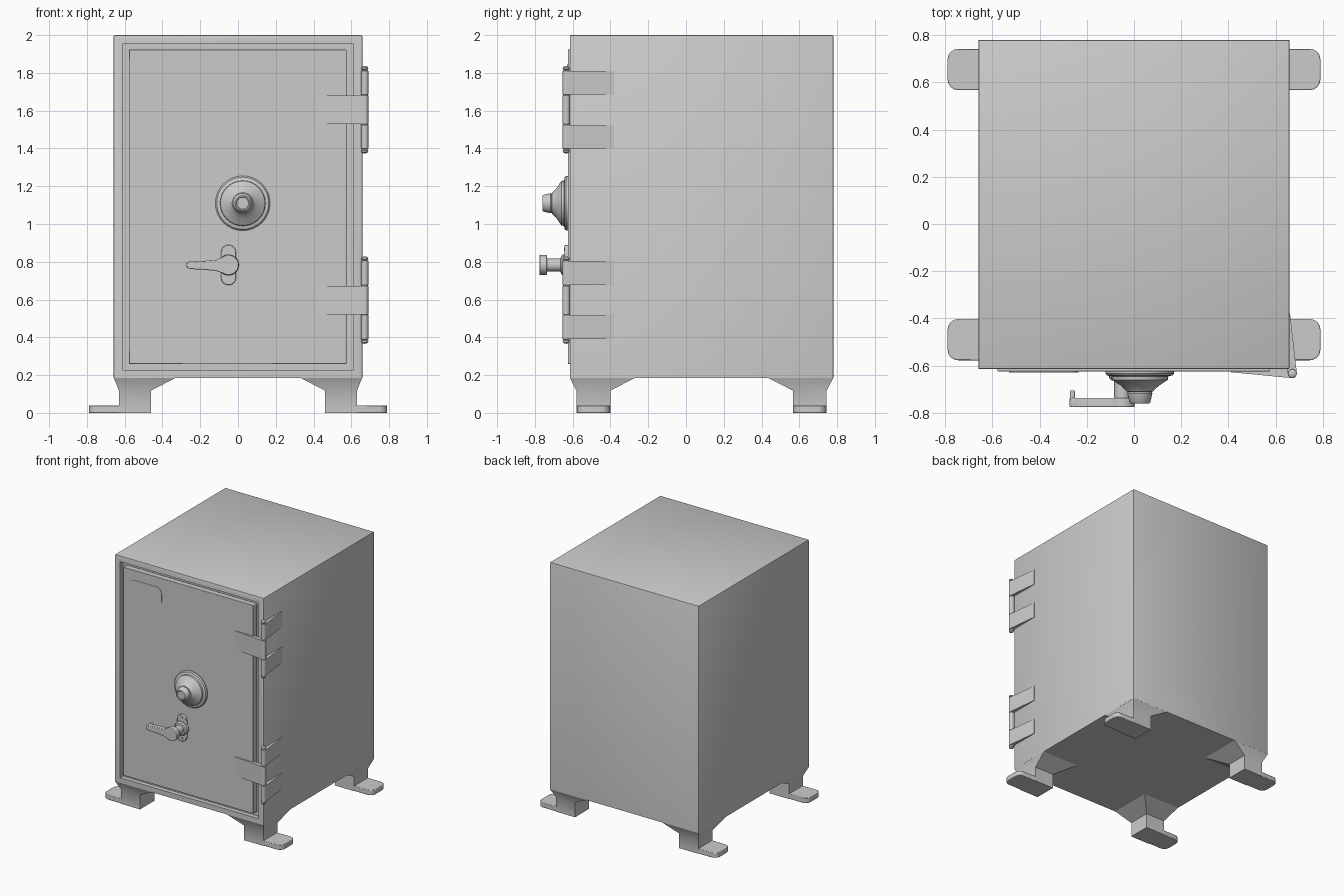
import bpy, bmesh
from math import pi, sin, cos, radians
from mathutils import Vector

if "Cube" in bpy.data.objects:
    bpy.data.objects.remove(bpy.data.objects["Cube"])

CY = 0.0825          # depth centre of the cabinet


def finish(name, bm, smooth=True, bevel=0):
    bmesh.ops.remove_doubles(bm, verts=bm.verts, dist=1e-5)
    bmesh.ops.recalc_face_normals(bm, faces=bm.faces)
    me = bpy.data.meshes.new(name)
    bm.to_mesh(me)
    bm.free()
    ob = bpy.data.objects.new(name, me)
    bpy.context.collection.objects.link(ob)
    if bevel:
        mod = ob.modifiers.new("Bevel", 'BEVEL')
        mod.width, mod.segments, mod.limit_method = bevel, 2, 'ANGLE'
    if smooth:
        bpy.ops.object.select_all(action='DESELECT')
        ob.select_set(True)
        bpy.context.view_layer.objects.active = ob
        bpy.ops.object.shade_smooth_by_angle(angle=radians(35))
    return ob


def prism(name, outline, lo, hi, axis, bevel=0):
    """Extrude a 2D outline along y or z."""
    put = (lambda u, v, h: (u, h, v)) if axis == 'y' else (lambda u, v, h: (u, v, h))
    bm = bmesh.new()
    a = [bm.verts.new(put(u, v, lo)) for u, v in outline]
    b = [bm.verts.new(put(u, v, hi)) for u, v in outline]
    bm.faces.new(a)
    bm.faces.new(b)
    n = len(a)
    for i in range(n):
        bm.faces.new((a[i], a[(i + 1) % n], b[(i + 1) % n], b[i]))
    return finish(name, bm, True, bevel)


def lathe(name, profile, centre, axis, steps=32):
    """Spin (radius, position) pairs around an axis along y or z."""
    bm = bmesh.new()
    c = Vector(centre)
    vs = [bm.verts.new(c + (Vector((r, h, 0)) if axis == 'y' else Vector((r, 0, h))))
          for r, h in profile]
    es = [bm.edges.new(p) for p in zip(vs, vs[1:])]
    bmesh.ops.spin(bm, geom=vs + es, cent=c, angle=2 * pi, steps=steps,
                   axis=(0, 1, 0) if axis == 'y' else (0, 0, 1))
    return finish(name, bm)


def arc(cx, cy, r, a0, a1, n=8):
    return [(cx + r * cos(radians(a0 + (a1 - a0) * i / n)),
             cy + r * sin(radians(a0 + (a1 - a0) * i / n))) for i in range(n + 1)]


def rounded(x0, x1, y0, y1, r):
    return (arc(x1 - r, y1 - r, r, 0, 90) + arc(x0 + r, y1 - r, r, 90, 180)
            + arc(x0 + r, y0 + r, r, 180, 270) + arc(x1 - r, y0 + r, r, 270, 360))


def box(bm, x0, x1, y0, y1, z0, z1):
    for v in bmesh.ops.create_cube(bm, size=1)['verts']:
        v.co = (x1 if v.co.x > 0 else x0, y1 if v.co.y > 0 else y0, z1 if v.co.z > 0 else z0)


# Cabinet with a recess for the door
bm = bmesh.new()
box(bm, -0.658, 0.658, -0.615, 0.78, 0.185, 2.0)
edges = [e for e in bm.edges if max(v.co.z for v in e.verts) > 0.2]
bmesh.ops.bevel(bm, geom=edges, offset=0.006, segments=2, affect='EDGES', profile=0.5)
bm.normal_update()
front = max((f for f in bm.faces if f.normal.y < -0.99), key=lambda f: f.calc_area())
bmesh.ops.inset_individual(bm, faces=[front], thickness=0.058)
ring = bmesh.ops.extrude_discrete_faces(bm, faces=[front])['faces'][0]
bmesh.ops.translate(bm, vec=(0, 0.035, 0), verts=ring.verts)
finish("cabinet", bm)

# Door panel
bm = bmesh.new()
box(bm, -0.578, 0.574, -0.626, -0.58, 0.258, 1.924)
finish("door", bm, bevel=0.004)

# Blank plaque, nearly flush with the door
prism("door_plaque", rounded(-0.53, -0.235, 1.70, 1.845, 0.05), -0.620, -0.629, 'y')

# Four flared legs with long foot plates
for sx, side in ((-1, "left"), (1, "right")):
    for sy, end in ((-1, "front"), (1, "back")):
        bm = bmesh.new()
        rings = []
        for x0, x1, y0, y1, z in ((0.33, 0.658, 0.35, 0.6975, 0.186),
                                  (0.46, 0.63, 0.483, 0.6625, 0.118),
                                  (0.46, 0.63, 0.483, 0.6625, 0.0)):
            rings.append([bm.verts.new((sx * x, CY + sy * y, z))
                          for x, y in ((x0, y0), (x1, y0), (x1, y1), (x0, y1))])
        for a, b in zip(rings, rings[1:]):
            for i in range(4):
                bm.faces.new((a[i], a[(i + 1) % 4], b[(i + 1) % 4], b[i]))
        bm.faces.new(rings[-1])
        finish(f"{end}_{side}_leg", bm)
        plate = ([(0.46, 0.485)] + arc(0.745, 0.53, 0.045, -90, 0, 4)
                 + arc(0.745, 0.615, 0.045, 0, 90, 4) + [(0.46, 0.66)])
        prism(f"{end}_{side}_foot", [(sx * x, CY + sy * y) for x, y in plate],
              0.0, 0.04, 'z', 0.004)

# Two strap hinges: one door leaf, two cabinet leaves, a capped pin
door_leaf = [(0.41, -0.615), (0.41, -0.628), (0.67, -0.653), (0.67, -0.615)]
side_leaf = [(0.65, -0.38), (0.661, -0.38), (0.69, -0.633), (0.65, -0.633)]
for label, z in (("upper", 1.605), ("lower", 0.597)):
    prism(f"{label}_hinge_door_leaf", door_leaf, z - 0.075, z + 0.075, 'z')
    prism(f"{label}_hinge_top_leaf", side_leaf, z + 0.08, z + 0.206, 'z')
    prism(f"{label}_hinge_bottom_leaf", side_leaf, z - 0.206, z - 0.08, 'z')
    half = [(0.019, 0.075), (0.017, 0.0775), (0.019, 0.08), (0.019, 0.206), (0.014, 0.208),
            (0.014, 0.211), (0.019, 0.215), (0.018, 0.224), (0.010, 0.230), (0, 0.231)]
    profile = [(r, -h) for r, h in reversed(half)] + half
    lathe(f"{label}_hinge_pin", profile, (0.671, -0.634, z), 'z', 16)

# Combination dial
lathe("combination_dial", [(0, -0.62), (0.145, -0.62), (0.145, -0.634), (0.138, -0.642),
                           (0.126, -0.644), (0.120, -0.647), (0.118, -0.660), (0.108, -0.667),
                           (0.082, -0.684), (0.062, -0.702), (0.056, -0.710), (0.050, -0.711),
                           (0.053, -0.718), (0.044, -0.756), (0.040, -0.760), (0.034, -0.760),
                           (0.031, -0.756), (0, -0.756)], (0.025, 0, 1.11), 'y')

# Handle: mounting plate, screws, spindle, lever and turned-in tip
HX, HZ = -0.05, 0.783
lobed = (arc(HX, HZ + 0.067, 0.04, 0, 180) + arc(HX, HZ - 0.067, 0.04, 180, 360))
prism("handle_plate", lobed, -0.62, -0.642, 'y', 0.004)
for z, n in ((HZ + 0.083, "upper"), (HZ - 0.083, "lower")):
    prism(f"{n}_plate_screw", rounded(HX - 0.014, HX + 0.014, z - 0.009, z + 0.009, 0.008),
          -0.64, -0.646, 'y')
lathe("handle_spindle", [(0, -0.62), (0.055, -0.62), (0.055, -0.652), (0.046, -0.662),
                         (0.034, -0.664), (0.034, -0.745), (0, -0.745)], (HX, 0, HZ), 'y', 24)
lever = (arc(HX, HZ, 0.053, -125, 125, 20) + [(-0.115, 0.810), (-0.16, 0.806), (-0.245, 0.801)]
         + arc(-0.252, 0.782, 0.021, 110, 250, 8) + [(-0.16, 0.756), (-0.115, 0.751)])
prism("handle_lever", lever, -0.737, -0.776, 'y', 0.004)
prism("handle_tip", rounded(-0.272, -0.250, 0.766, 0.798, 0.008), -0.745, -0.706, 'y', 0.003)
